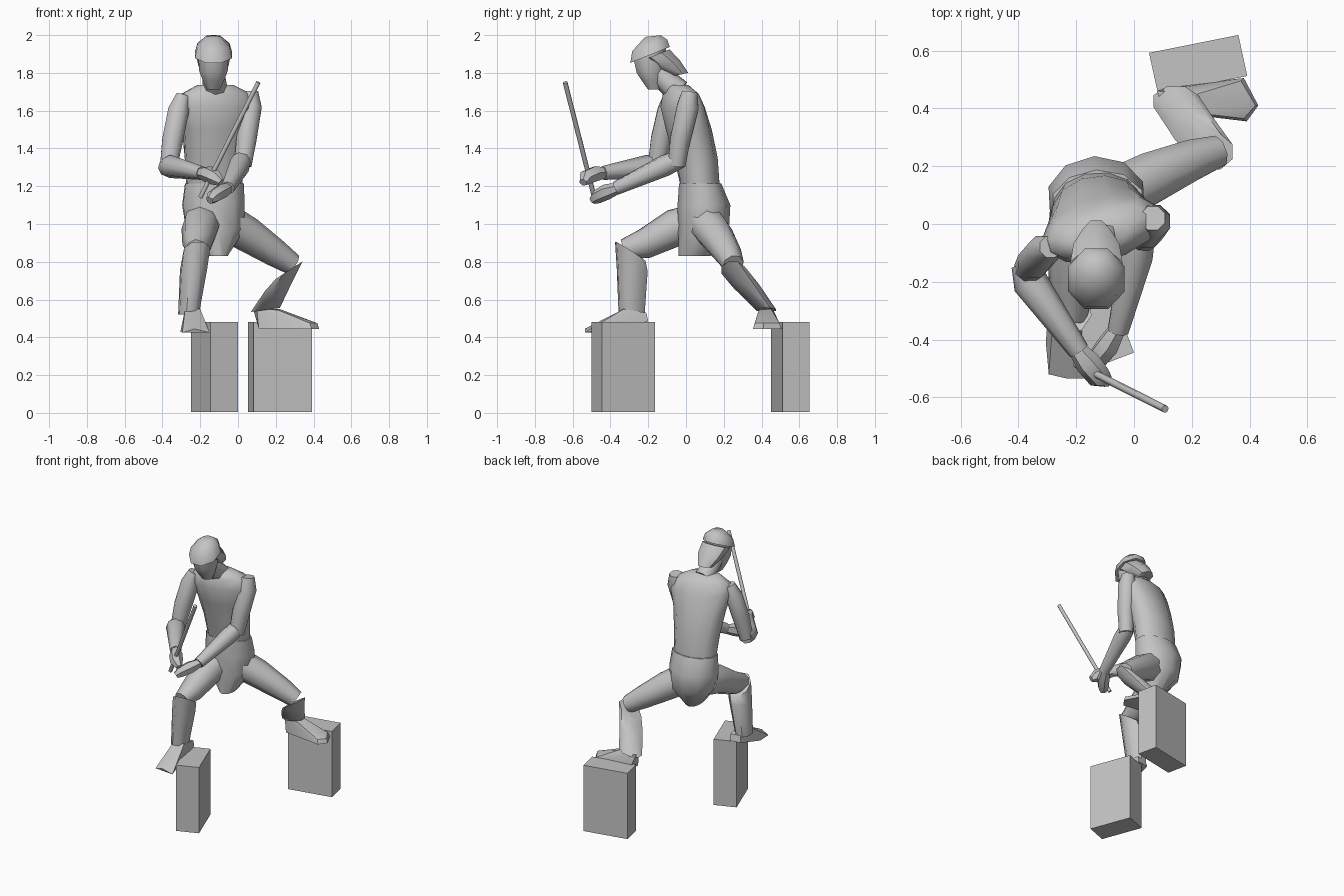
import bpy, bmesh
from math import sin, cos, pi, radians
from mathutils import Vector

grey = bpy.data.materials.new("plain_grey")
grey.diffuse_color = (0.55, 0.55, 0.55, 1)


def finish(name, bm, angle=40):
    bmesh.ops.recalc_face_normals(bm, faces=bm.faces)
    me = bpy.data.meshes.new(name)
    bm.to_mesh(me)
    bm.free()
    me.materials.append(grey)
    ob = bpy.data.objects.new(name, me)
    bpy.context.collection.objects.link(ob)
    if angle:
        bpy.ops.object.select_all(action='DESELECT')
        ob.select_set(True)
        bpy.context.view_layer.objects.active = ob
        bpy.ops.object.shade_smooth_by_angle(angle=radians(angle))
    return ob


def loft(name, rings, n=8, angle=50):
    """Skin a closed tube through rings of (centre, half axis U, half axis V)."""
    bm = bmesh.new()
    loops = []
    for c, u, v in rings:
        loops.append([bm.verts.new(Vector(c) + u * cos(2 * pi * (i + .5) / n) + v * sin(2 * pi * (i + .5) / n))
                      for i in range(n)])
    for a, b in zip(loops, loops[1:]):
        for i in range(n):
            bm.faces.new((a[i], a[(i + 1) % n], b[(i + 1) % n], b[i]))
    bm.faces.new(loops[0])
    bm.faces.new(loops[-1])
    return finish(name, bm, angle)


def ring(x, y, z, rx, ry, yaw=0, tilt=0):
    """Ellipse turned about z by yaw; positive tilt lifts its back edge."""
    a, t = radians(yaw), radians(tilt)
    return ((x, y, z), Vector((cos(a), sin(a), 0)) * rx,
            Vector((-sin(a) * cos(t), cos(a) * cos(t), sin(t))) * ry)


def limb(name, stations, n=8, flat=1.0):
    """Round tube along stations of (x, y, z, radius)."""
    pts = [Vector(s[:3]) for s in stations]
    rings = []
    for i, p in enumerate(pts):
        t = (pts[min(i + 1, len(pts) - 1)] - pts[max(i - 1, 0)]).normalized()
        side = t.cross(Vector((0.3, 0.2, 1)) if abs(t.z) < .8 else Vector((0, 1, 0))).normalized()
        r = stations[i][3]
        rings.append((p, side * r * flat, t.cross(side) * r))
    return loft(name, rings, n)


def hull(name, pts, angle=35):
    bm = bmesh.new()
    for p in pts:
        bm.verts.new(p)
    res = bmesh.ops.convex_hull(bm, input=bm.verts[:])
    bmesh.ops.delete(bm, geom=[v for v in res["geom_interior"] if isinstance(v, bmesh.types.BMVert)], context='VERTS')
    bmesh.ops.dissolve_limit(bm, angle_limit=.02, verts=bm.verts[:], edges=bm.edges[:])
    return finish(name, bm, angle)


def block(name, corners):
    hull(name, [(x, y, z) for x, y in corners for z in (0.005, 0.48)], 0)


# standing blocks
block("front_block", [(-.145, -.50), (0, -.445), (-.105, -.165), (-.25, -.22)])
block("back_block", [(.052, .592), (.361, .654), (.392, .512), (.083, .45)])

# torso, skirt and neck
loft("torso", [ring(-.125, .075, 1.20, .152, .105, 3), ring(-.125, .052, 1.35, .160, .115, 8),
               ring(-.12, .015, 1.50, .180, .118, 13), ring(-.11, -.018, 1.62, .212, .110, 15),
               ring(-.115, -.028, 1.69, .190, .088, 15), ring(-.12, -.045, 1.735, .10, .055, 15)], 12, 60)
loft("skirt", [ring(-.125, .075, 1.215, .162, .112, 3), ring(-.13, .095, 1.10, .172, .140, 3),
               ring(-.12, .093, .97, .160, .135, 5), ring(-.105, .045, .83, .05, .085, 5)], 10)
limb("neck", [(-.12, -.04, 1.70, .068), (-.13, -.15, 1.80, .058)])

# head, hair and cap
HX = -.13
loft("head", [ring(HX, -.19, 1.90, .086, .100, 0, 22), ring(HX, -.185, 1.82, .082, .085, 0, 15),
              ring(HX, -.178, 1.765, .062, .060, 0, 8), ring(HX, -.168, 1.712, .036, .036)], 8)
loft("hair", [ring(HX, -.16, 1.895, .097, .085, 0, 22), ring(HX, -.092, 1.845, .086, .068, 0, 22),
              ring(HX, -.035, 1.79, .050, .052, 0, 12)], 8)
loft("cap", [ring(HX, -.19, 1.895, .106, .122, 0, 22), ring(HX, -.192, 1.945, .092, .106, 0, 18),
             ring(HX, -.175, 1.995, .040, .045, 0, 6)], 8)

# left arm
limb("left_upper_arm", [(.065, .02, 1.70, .045), (.068, .01, 1.62, .062), (.045, -.03, 1.45, .058),
                        (.025, -.05, 1.31, .050)])
limb("left_forearm", [(.025, -.03, 1.345, .050), (.008, -.11, 1.31, .058), (-.055, -.37, 1.19, .037)])
limb("left_hand", [(-.055, -.36, 1.19, .030), (-.09, -.42, 1.17, .042), (-.13, -.47, 1.145, .038),
                   (-.15, -.495, 1.125, .022)], 6)

# right arm
limb("right_upper_arm", [(-.29, -.08, 1.68, .040), (-.315, -.095, 1.60, .060), (-.345, -.13, 1.45, .060),
                         (-.37, -.16, 1.29, .048)])
limb("right_forearm", [(-.375, -.14, 1.30, .050), (-.36, -.20, 1.305, .062), (-.19, -.44, 1.27, .037)])
limb("right_hand", [(-.20, -.43, 1.27, .030), (-.16, -.48, 1.265, .045), (-.12, -.53, 1.245, .042),
                    (-.09, -.545, 1.22, .022)], 6)

# staff
limb("staff", [(-.20, -.485, 1.14, .013), (.108, -.64, 1.75, .013)], 8)

# right leg, bent forward
limb("right_thigh", [(-.19, .06, 1.01, .10), (-.20, -.06, .98, .100), (-.215, -.22, .895, .080),
                     (-.22, -.33, .865, .055)])
loft("right_shin", [ring(-.22, -.295, .855, .075, .100, 8, -33), ring(-.235, -.285, .76, .074, .086, 8, -8),
                    ring(-.262, -.288, .52, .056, .072, 8)], 8)
hull("right_foot", [(-.29, -.21, .485), (-.21, -.20, .485), (-.305, -.41, .43), (-.295, -.52, .425),
                    (-.15, -.535, .425), (-.28, -.33, .55), (-.20, -.33, .55), (-.21, -.21, .53),
                    (-.28, -.22, .53), (-.23, -.535, .445)])

# left leg, stretched back
limb("left_thigh", [(-.06, .10, 1.01, .10), (.05, .155, .945, .095), (.20, .22, .845, .075), (.29, .25, .785, .058)])
loft("left_shin", [ring(.27, .25, .755, .066, .092, 90, -33), ring(.215, .32, .67, .072, .085, 90, -20),
                   ring(.145, .425, .545, .055, .084, 90, -8)], 8)
hull("left_foot", [(.12, .475, .445), (.11, .39, .445), (.39, .355, .445), (.43, .41, .445), (.38, .505, .445),
                   (.08, .46, .55), (.22, .45, .55), (.21, .385, .545), (.10, .39, .55),
                   (.37, .495, .475), (.42, .41, .475), (.38, .365, .475)])
